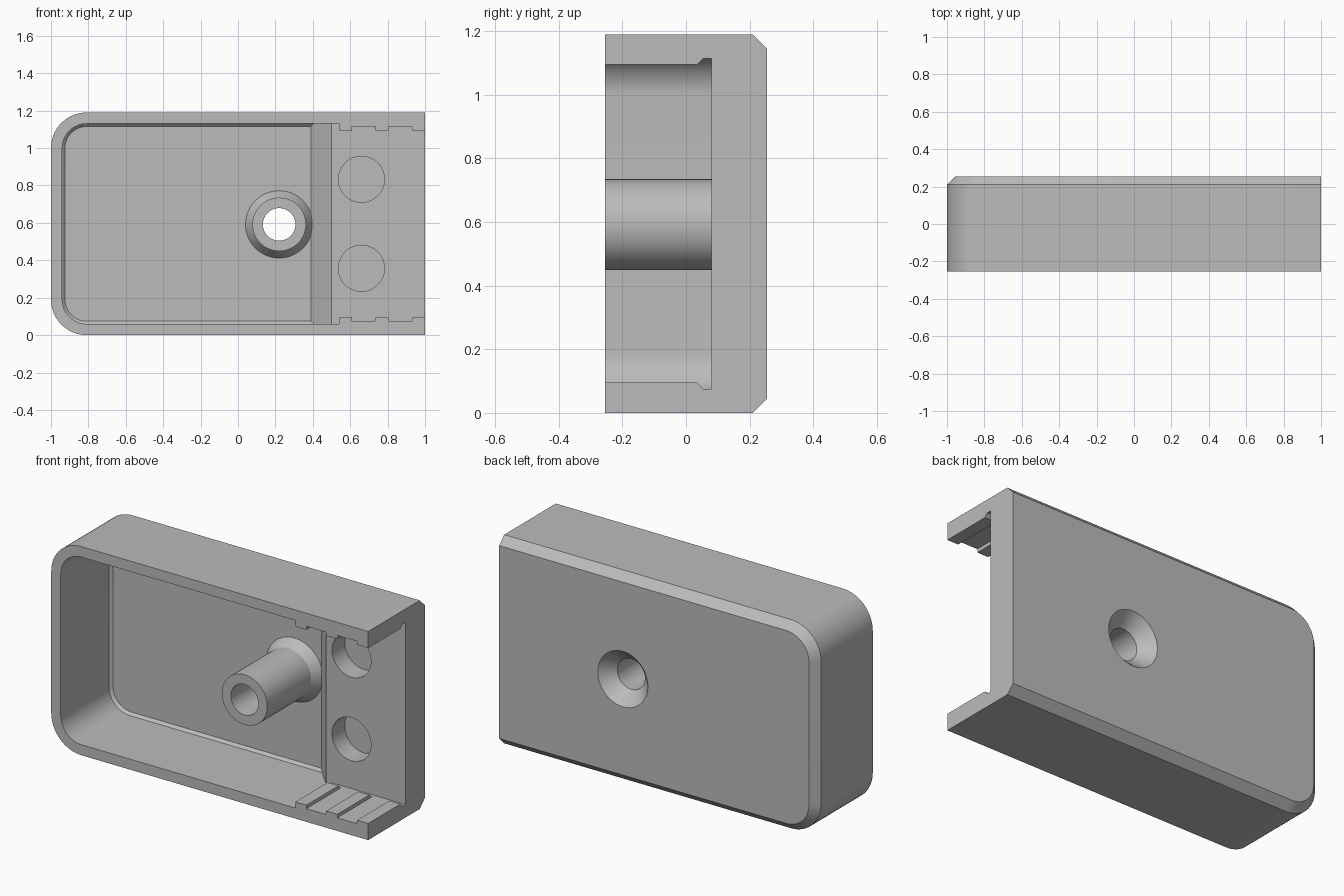
import bpy, bmesh, math
from mathutils import Vector

if "Cube" in bpy.data.objects:
    bpy.data.objects.remove(bpy.data.objects["Cube"])

FRONT, BACK, HEIGHT = -0.255, 0.255, 1.19
MID = HEIGHT / 2
SEAT, FLOOR = 0.08, 0.195      # depth of the raised seat and of the main floor
OPEN = FRONT - 0.1             # cutters start in front of the body

grey = bpy.data.materials.new("plain_grey")
grey.use_nodes = True
grey.diffuse_color = (0.5, 0.5, 0.5, 1)
grey.node_tree.nodes["Principled BSDF"].inputs["Base Color"].default_value = (0.5, 0.5, 0.5, 1)


def loft(name, rings):
    """Closed solid through rings that have the same number of points."""
    bm = bmesh.new()
    loops = [[bm.verts.new(p) for p in ring] for ring in rings]
    n = len(loops[0])
    for a, b in zip(loops, loops[1:]):
        for i in range(n):
            j = (i + 1) % n
            bm.faces.new((a[i], a[j], b[j], b[i]))
    bm.faces.new(loops[0])
    bm.faces.new(loops[-1])
    bmesh.ops.recalc_face_normals(bm, faces=bm.faces)
    mesh = bpy.data.meshes.new(name)
    bm.to_mesh(mesh)
    bm.free()
    mesh.materials.append(grey)
    obj = bpy.data.objects.new(name, mesh)
    bpy.context.collection.objects.link(obj)
    return obj


def d_ring(y, left, right, inset, radius, steps=16):
    """Outline with two rounded corners at the left and a straight right end."""
    top = [(right, HEIGHT - inset)]
    for i in range(steps + 1):
        a = math.pi / 2 * (1 + i / steps)
        top.append((left + radius + radius * math.cos(a),
                    HEIGHT - inset - radius + radius * math.sin(a)))
    outline = top + [(x, HEIGHT - z) for x, z in reversed(top)]
    return [Vector((x, y, z)) for x, z in outline]


def lathe(name, x, z, profile, sides=64):
    """Round part along y from (depth, radius) pairs."""
    turns = [2 * math.pi * i / sides for i in range(sides)]
    return loft(name, [[(x + r * math.cos(a), y, z + r * math.sin(a)) for a in turns]
                       for y, r in profile])


def combine(target, tool, operation="DIFFERENCE"):
    mod = target.modifiers.new(tool.name, "BOOLEAN")
    mod.operation, mod.solver, mod.object = operation, "EXACT", tool
    bpy.context.view_layer.objects.active = target
    bpy.ops.object.modifier_apply(modifier=mod.name)
    bpy.data.objects.remove(tool)


# Outer shell with chamfered back edges
housing = loft("housing", [d_ring(FRONT, -1, 1, 0, 0.19),
                           d_ring(0.21, -1, 1, 0, 0.19),
                           d_ring(BACK, -0.955, 1, 0.045, 0.145)])

# Main cavity: sloped right end, small chamfer round the floor
combine(housing, loft("cavity", [d_ring(OPEN, -0.94, 0.5, 0.06, 0.13),
                                 d_ring(SEAT, -0.94, 0.5, 0.06, 0.13),
                                 d_ring(FLOOR - 0.015, -0.94, 0.404, 0.06, 0.13),
                                 d_ring(FLOOR, -0.925, 0.39, 0.075, 0.115)]))

# Open end: ribbed walls, mirrored top and bottom
ridge, groove, wall = 0.5, 0.52, 0.535
half = [(0.45, wall), (0.54, wall)]
for start in (0.54, 0.735):
    half += [(start, ridge), (start + 0.07, ridge),
             (start + 0.07, groove), (start + 0.195, groove)]
half += [(0.93, ridge), (1.1, ridge)]
outline = [(x, MID + h) for x, h in half] + [(x, MID - h) for x, h in reversed(half)]
combine(housing, loft("ribbed_end", [[(x, y, z) for x, z in outline] for y in (OPEN, SEAT)]))

# Undercut behind the ribs
half = [(0.035, ridge), (0.055, groove), (SEAT, groove)]
outline = [(y, MID + h) for y, h in half] + [(y, MID - h) for y, h in reversed(half)]
combine(housing, loft("undercut", [[(x, y, z) for y, z in outline] for x in (0.52, 1.1)]))

# Two blind sockets in the seat
for side in (-1, 1):
    combine(housing, lathe("socket", 0.66, MID + side * 0.238, [(0, 0.123), (FLOOR, 0.123)]))

# Screw post with flared foot, then the countersunk through hole
combine(housing, lathe("screw_post", 0.22, MID - 0.003,
                       [(FRONT, 0.143), (0.14, 0.143), (FLOOR, 0.18), (0.21, 0.18)]), "UNION")
combine(housing, lathe("screw_hole", 0.22, MID - 0.003,
                       [(OPEN, 0.087), (0.18, 0.087), (BACK, 0.158), (0.28, 0.182)]))

# Smooth round walls, sharp edges
bpy.ops.object.select_all(action="DESELECT")
housing.select_set(True)
bpy.context.view_layer.objects.active = housing
bpy.ops.object.shade_smooth_by_angle(angle=math.radians(20))
